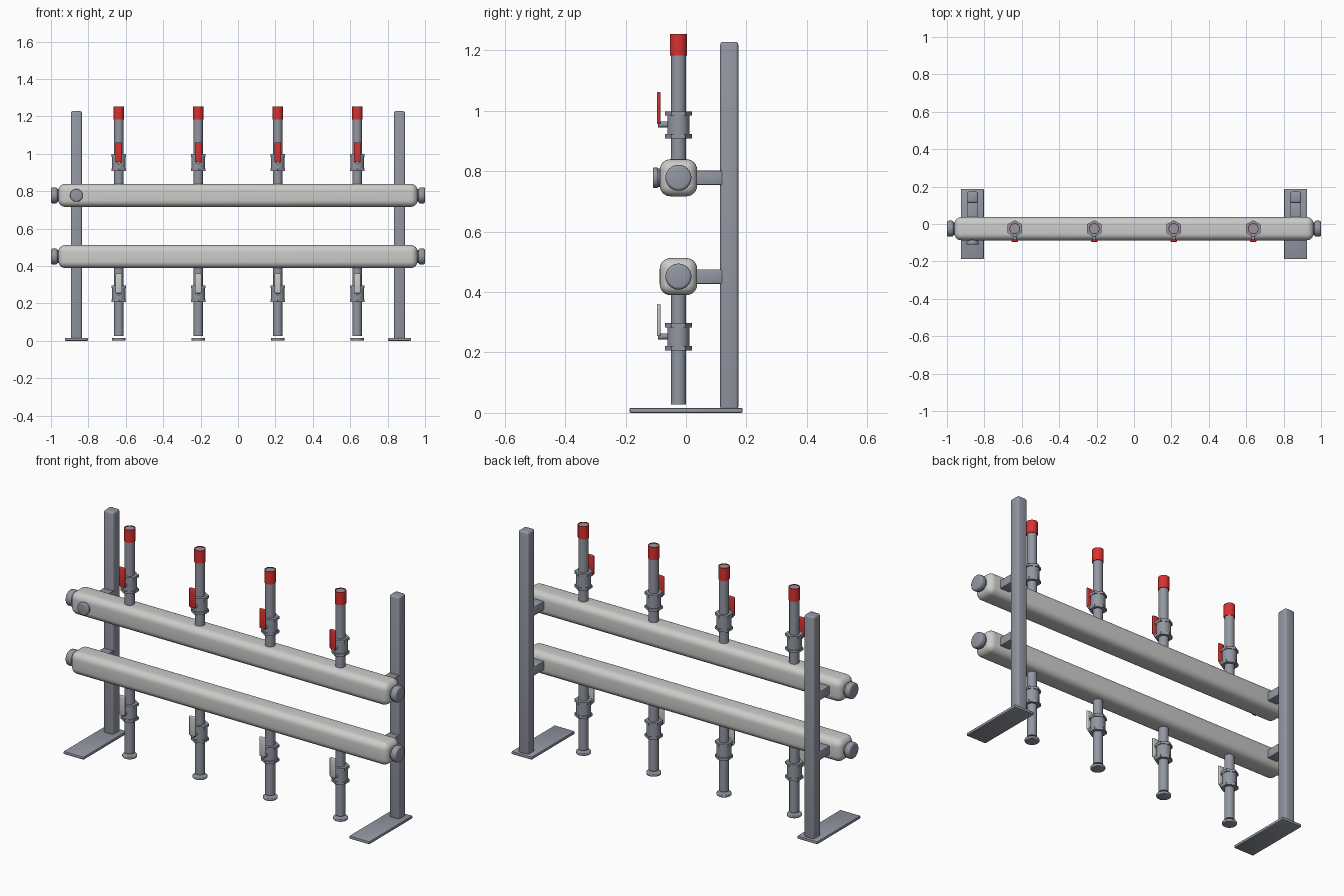
import bpy, math
from mathutils import Vector

if "Cube" in bpy.data.objects:
    bpy.data.objects.remove(bpy.data.objects["Cube"])


def material(name, rgb):
    m = bpy.data.materials.new(name)
    m.diffuse_color = (*rgb, 1)
    m.use_nodes = True
    m.node_tree.nodes["Principled BSDF"].inputs["Base Color"].default_value = m.diffuse_color
    return m


STEEL = material("blue_grey_steel", (0.29, 0.31, 0.36))
PALE = material("pale_grey_metal", (0.60, 0.60, 0.59))
RED = material("red_plastic", (0.70, 0.03, 0.03))
AXES = {"X": Vector((1, 0, 0)), "Y": Vector((0, 1, 0)), "Z": Vector((0, 0, 1))}


def finish(ob, name, mat, bevel, segments, smooth=True):
    ob.name = name
    ob.data.materials.append(mat)
    bpy.ops.object.transform_apply(location=False, rotation=True, scale=True)
    if bevel:
        b = ob.modifiers.new("rounding", "BEVEL")
        b.width, b.segments, b.limit_method = bevel, segments, "ANGLE"
        bpy.ops.object.modifier_apply(modifier=b.name)
    if smooth:
        bpy.ops.object.shade_smooth_by_angle(angle=math.radians(35))
    return ob


def box(name, lo, hi, mat, bevel=0.0, segments=3):
    lo, hi = Vector(lo), Vector(hi)
    bpy.ops.mesh.primitive_cube_add(size=1, location=(lo + hi) / 2)
    ob = bpy.context.object
    ob.scale = hi - lo
    return finish(ob, name, mat, bevel, segments)


def rod(name, axis, a, b, centre, r, mat, bevel=0.0, sides=32):
    """Cylinder from a to b along an axis; centre gives the other coordinates."""
    i = "XYZ".index(axis)
    loc = Vector(centre)
    loc[i] = (a + b) / 2
    bpy.ops.mesh.primitive_cylinder_add(vertices=sides, radius=r, depth=abs(b - a), location=loc)
    ob = bpy.context.object
    ob.rotation_euler = AXES["Z"].rotation_difference(AXES[axis]).to_euler()
    return finish(ob, name, mat, bevel, 3, smooth=sides > 8)


def sleeve(name, x, z0, z1, r, mat):
    """Open tube around the pipe end."""
    bpy.ops.mesh.primitive_cylinder_add(vertices=32, radius=r, depth=z1 - z0,
                                        end_fill_type="NOTHING", location=(x, YC, (z0 + z1) / 2))
    ob = bpy.context.object
    s = ob.modifiers.new("wall", "SOLIDIFY")
    s.thickness, s.offset = 0.004, -1
    bpy.ops.object.modifier_apply(modifier=s.name)
    return finish(ob, name, mat, 0, 1)


YC = -0.025                  # depth of the pipework
UPPER, LOWER = 0.778, 0.451  # heights of the two manifolds
POST_X = 0.864

# Stand: posts, foot plates and brackets
for s, side in ((-1, "left"), (1, "right")):
    x = s * POST_X
    box(f"{side}_post", (x - .03, .113, .01), (x + .03, .173, 1.228), STEEL, .01)
    box(f"{side}_foot_plate", (x - .061, -.187, 0), (x + .061, .187, .016), STEEL, .004, 2)
    for z, level in ((UPPER, "upper"), (LOWER, "lower")):
        box(f"{level}_{side}_bracket", (x - .03, 0, z - .024), (x + .03, .12, z + .024), STEEL, .004, 2)
        # Manifold end caps
        rod(f"{level}_{side}_end_cap", "X", s * .965, s * 1.0, (0, YC, z), .043, STEEL, .01)
        rod(f"{level}_{side}_end_neck", "X", s * .94, s * .97, (0, YC, z), .034, STEEL)

# Manifold beams
for z, level in ((UPPER, "upper"), (LOWER, "lower")):
    box(f"{level}_manifold", (-.96, YC - .062, z - .0615), (.96, YC + .062, z + .0615), PALE, .036, 6)

# Front plug on the upper manifold
rod("front_plug", "Y", -.11, -.092, (-POST_X, 0, UPPER), .034, STEEL, .006)
rod("front_plug_neck", "Y", -.096, -.07, (-POST_X, 0, UPPER), .03, STEEL)


def valve(label, x, z, handle_mat):
    rod(f"{label}_valve_body", "Z", z - .04, z + .04, (x, YC, 0), .037, STEEL)
    for dz, part in ((-.038, "bottom"), (.038, "top")):
        rod(f"{label}_{part}_hex_nut", "Z", z + dz - .007, z + dz + .007, (x, YC, 0), .045, STEEL, 0, 6)
    rod(f"{label}_stem", "Y", -.092, YC, (x, 0, z + .001), .01, STEEL)
    box(f"{label}_handle", (x - .018, -.096, z + .002), (x + .018, -.084, z + .109), handle_mat, .0055, 3)


# Branch pipes with valves, red sleeves above and feet below
for i in range(4):
    x = (i - 1.5) * 0.425
    rod(f"upper_pipe_{i}", "Z", UPPER, 1.25, (x, YC, 0), .025, STEEL)
    sleeve(f"red_sleeve_{i}", x, 1.183, 1.253, .0285, RED)
    valve(f"upper_{i}", x, .953, RED)
    rod(f"lower_pipe_{i}", "Z", .027, LOWER, (x, YC, 0), .025, STEEL)
    valve(f"lower_{i}", x, .252, PALE)
    rod(f"pipe_foot_{i}", "Z", .002, .016, (x, YC, 0), .037, STEEL, .004)
